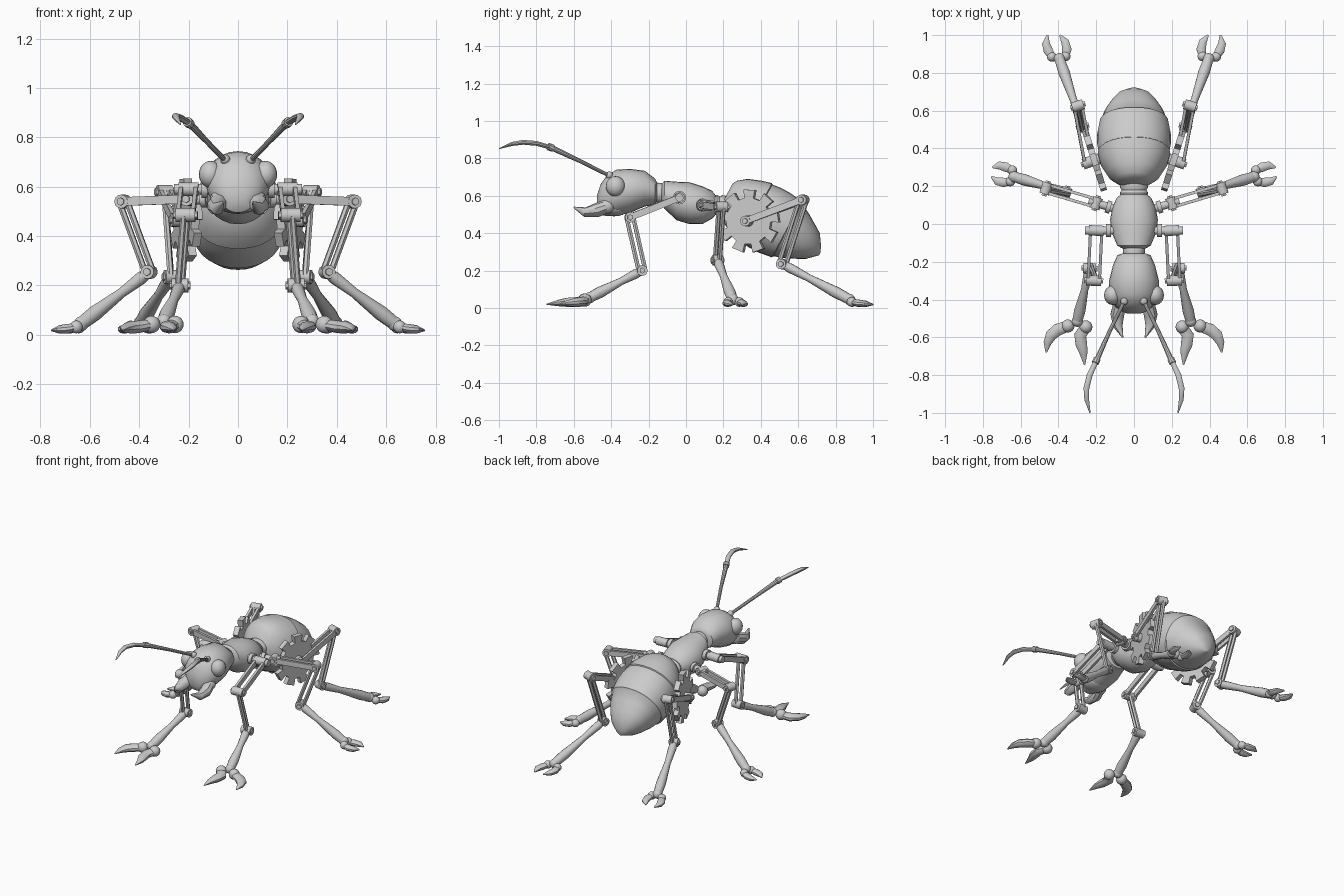
import bpy, bmesh, math
from mathutils import Vector as V

if "Cube" in bpy.data.objects:
    bpy.data.objects.remove(bpy.data.objects["Cube"])

metal = bpy.data.materials.new("pale_grey_metal")
metal.diffuse_color = (0.6, 0.6, 0.6, 1)
metal.use_nodes = True
metal.node_tree.nodes["Principled BSDF"].inputs["Base Color"].default_value = metal.diffuse_color


def finish(name, bm, mirror=False, angle=35):
    """Turn a bmesh into a named object, optionally mirrored across x."""
    bmesh.ops.recalc_face_normals(bm, faces=bm.faces)
    me = bpy.data.meshes.new(name)
    bm.to_mesh(me)
    bm.free()
    me.materials.append(metal)
    ob = bpy.data.objects.new(name, me)
    bpy.context.collection.objects.link(ob)
    bpy.ops.object.select_all(action='DESELECT')
    ob.select_set(True)
    bpy.context.view_layer.objects.active = ob
    bpy.ops.object.shade_smooth_by_angle(angle=math.radians(angle))
    if mirror:
        ob.modifiers.new("mirror", 'MIRROR').use_mirror_merge = False
    return ob


def bridge(bm, rings):
    """Skin a list of vertex rings and cap both ends."""
    for a, b in zip(rings, rings[1:]):
        n = len(a)
        for i in range(n):
            j = (i + 1) % n
            bm.faces.new((a[i], a[j], b[j], b[i]))
    bm.faces.new(rings[0])
    bm.faces.new(rings[-1])


def loft(name, sections, origin=(0, 0, 0), tilt=0, n=24, power=1.0):
    """Rounded sections (along, lift, half width, half height), pitched down by tilt."""
    d = V((0, math.cos(tilt), -math.sin(tilt)))
    up = V((0, math.sin(tilt), math.cos(tilt)))

    def rnd(v):
        return math.copysign(abs(v) ** power, v)
    bm = bmesh.new()
    rings = []
    for t, h, rx, rh in sections:
        c = V(origin) + d * t + up * h
        rings.append([bm.verts.new(c + V((rx * rnd(math.cos(a)), 0, 0)) + up * rh * rnd(math.sin(a)))
                      for a in (2 * math.pi * i / n for i in range(n))])
    bridge(bm, rings)
    return finish(name, bm)


def tube(bm, pts, radii, n=10, up=(0, 0, 1), flat=1.0):
    """Tapered tube through points; flat squashes it along the up direction."""
    pts = [V(p) for p in pts]
    rings = []
    for i, p in enumerate(pts):
        t = (pts[min(i + 1, len(pts) - 1)] - pts[max(i - 1, 0)]).normalized()
        u = V(up)
        if abs(t.dot(u.normalized())) > 0.95:
            u = V((0, 1, 0.1))
        s = t.cross(u).normalized()
        w = s.cross(t)
        off = math.pi / n
        rings.append([bm.verts.new(p + radii[i] * (s * math.cos(a) + w * flat * math.sin(a)))
                      for a in (off + 2 * math.pi * k / n for k in range(n))])
    bridge(bm, rings)


def ball(bm, c, r, scale=(1, 1, 1), seg=16):
    made = bmesh.ops.create_uvsphere(bm, u_segments=seg, v_segments=seg // 2 + 2, radius=r)
    for v in made["verts"]:
        v.co = V(c) + v.co * V(scale)


def pin(bm, c, axis, half, r, n=14):
    c, axis = V(c), V(axis).normalized() * half
    tube(bm, [c - axis, c + axis], [r, r], n)


# Head, neck, thorax and waist
loft("head", [(-.155, .622, .06, .05), (-.165, .622, .088, .07), (-.22, .638, .112, .095),
              (-.30, .626, .132, .118), (-.37, .617, .13, .123), (-.42, .602, .112, .11),
              (-.455, .58, .08, .085), (-.475, .565, .035, .04)])
loft("neck", [(-.175, .62, .048, .045), (-.15, .615, .058, .055), (-.13, .612, .058, .055),
              (-.10, .61, .05, .05)])
loft("thorax", [(-.13, .61, .06, .052), (-.115, .605, .088, .075), (-.05, .572, .116, .103),
                (.02, .56, .127, .112), (.09, .55, .114, .1), (.14, .552, .09, .074),
                (.16, .55, .065, .05)])
loft("waist", [(.14, .55, .068, .05), (.165, .55, .075, .055), (.18, .55, .066, .047),
               (.195, .548, .075, .055), (.24, .54, .075, .055)])

# Abdomen: three overlapping shells, each stepping inward
loft("abdomen", [(-.27, .02, .06, .06), (-.255, .015, .095, .09), (-.21, .005, .14, .135),
                 (-.14, 0, .178, .166), (-.085, 0, .192, .181), (-.08, 0, .186, .175),
                 (-.03, 0, .195, .181), (.03, 0, .195, .18), (.1, 0, .183, .17),
                 (.105, 0, .176, .161), (.165, -.005, .155, .135), (.22, -.01, .125, .105),
                 (.267, -.013, .09, .077), (.305, -.024, .04, .03), (.318, -.035, .008, .008)],
     origin=(0, .45, .468), tilt=math.radians(28), n=28, power=.92)

# Face details
bm = bmesh.new()
ball(bm, (0, -.385, .535), .09, (1, .9, .5))
finish("jaw", bm)
bm = bmesh.new()
ball(bm, (.112, -.377, .65), .052, (.9, 1, 1.05))
finish("eyes", bm, True)
bm = bmesh.new()
ball(bm, (.075, -.42, .545), .04)
tube(bm, [(.075, -.42, .545), (.088, -.48, .522), (.085, -.54, .512), (.06, -.6, .538)],
     [.035, .038, .026, .004], 10)
finish("mandibles", bm, True)
bm = bmesh.new()
ball(bm, (.052, -.41, .71), .02)
tube(bm, [(.05, -.405, .705), (.13, -.57, .787), (.195, -.715, .855)], [.01, .011, .015])
pin(bm, (.2, -.725, .859), (.4, -.9, .35), .014, .02, 10)
tube(bm, [(.2, -.725, .859), (.235, -.80, .88), (.252, -.87, .886), (.25, -.93, .877),
          (.233, -1.0, .852)], [.014, .016, .016, .013, .003], flat=.8)
finish("antennae", bm, True)


def leg(name, pts, hinge, claws, knob, gap):
    """Linkage leg: paired bars, bolted joints, a tapered shin and two knobbed claws."""
    hip, knee, shin, foot = (V(p) for p in pts)
    h = V(hinge).normalized()
    # Upper arm: two flat bars side by side
    bm = bmesh.new()
    for s in (-1, 1):
        tube(bm, [hip + h * gap * s, knee + h * gap * s], [.025, .025], 4, h, .45)
    finish(name + "_upper_bars", bm, True)
    # Lower linkage: two rods spread within the bending plane
    bm = bmesh.new()
    side = (shin - knee).normalized().cross(h).normalized()
    for s in (-1, 1):
        o = side * .018 * s + h * .007 * s
        tube(bm, [knee + o, shin + o], [.013, .013], 6, h)
    finish(name + "_link_rods", bm, True)
    # Hinge pins with bolt heads
    bm = bmesh.new()
    for p, k in ((hip, 1), (knee, 1), (shin, .85)):
        pin(bm, p, h, (gap + .01) * k, .028)
        pin(bm, p, h, (gap + .02) * k, .016, 6)
    finish(name + "_joints", bm, True)
    # Tapered shin
    bm = bmesh.new()
    tube(bm, [shin, shin.lerp(foot, .12), shin.lerp(foot, .4), shin.lerp(foot, .8), foot],
         [.02, .026, .02, .031, .027], 12)
    ball(bm, foot, .03)
    finish(name + "_shin", bm, True)
    # Claws, each with a round knuckle
    bm = bmesh.new()
    for path, radii in claws:
        ball(bm, path[0], knob)
        tube(bm, path, radii, 10, flat=.75)
    finish(name + "_claws", bm, True)


big = [.03, .034, .032, .022, .004]
small = [.02, .026, .022, .005]
leg("front_leg", [(.2, -.035, .59), (.213, -.30, .485), (.235, -.235, .2), (.3, -.515, .055)],
    (1, .05, 0),
    [([(.35, -.54, .042), (.405, -.56, .032), (.44, -.59, .03), (.458, -.63, .026), (.465, -.68, .02)], big),
     ([(.255, -.545, .042), (.285, -.59, .032), (.278, -.64, .03), (.267, -.685, .026), (.262, -.745, .02)], big)],
    .035, .03)
leg("middle_leg", [(.2, .11, .55), (.465, .188, .54), (.36, .168, .255), (.635, .25, .045)],
    (-.3, .95, 0),
    [([(.645, .285, .032), (.68, .302, .025), (.715, .31, .022), (.75, .30, .018)], small),
     ([(.655, .225, .032), (.69, .22, .025), (.725, .227, .022), (.755, .25, .018)], small)],
    .026, .021)
leg("hind_leg", [(.24, .325, .465), (.297, .625, .578), (.272, .515, .235), (.395, .875, .045)],
    (.95, -.3, 0),
    [([(.362, .888, .032), (.355, .925, .025), (.365, .965, .022), (.392, 1.0, .018)], small),
     ([(.435, .885, .032), (.455, .92, .025), (.466, .955, .022), (.458, 1.0, .018)], small)],
    .026, .021)

# Hip pegs into the thorax and abdomen
bm = bmesh.new()
tube(bm, [(.09, -.035, .59), (.26, -.035, .59)], [.022, .022], 12)
tube(bm, [(.08, .075, .55), (.24, .122, .55)], [.022, .022], 12)
pin(bm, (.135, -.035, .59), (1, 0, 0), .012, .036)
pin(bm, (.135, .09, .55), (1, .3, 0), .012, .034)
tube(bm, [(.1, .37, .465), (.25, .325, .465)], [.03, .03], 12)
finish("hip_pegs", bm, True)

# Toothed hip wheel, standing in the plane of the hind leg
bm = bmesh.new()
axis, along = V((.95, -.3, 0)).normalized(), V((.3, .95, 0)).normalized()
centre, teeth = V((.21, .338, .465)), 9
rings = []
for s in (-1, 1):
    ring = []
    for k in range(teeth):
        for a, r in ((-.2, .125), (-.19, .17), (.19, .17), (.2, .125)):
            t = 2 * math.pi * k / teeth + a + .15
            ring.append(bm.verts.new(centre + axis * .017 * s
                                     + r * (along * math.cos(t) + V((0, 0, math.sin(t))))))
    rings.append(ring)
bridge(bm, rings)
finish("hip_wheel", bm, True, 15)
